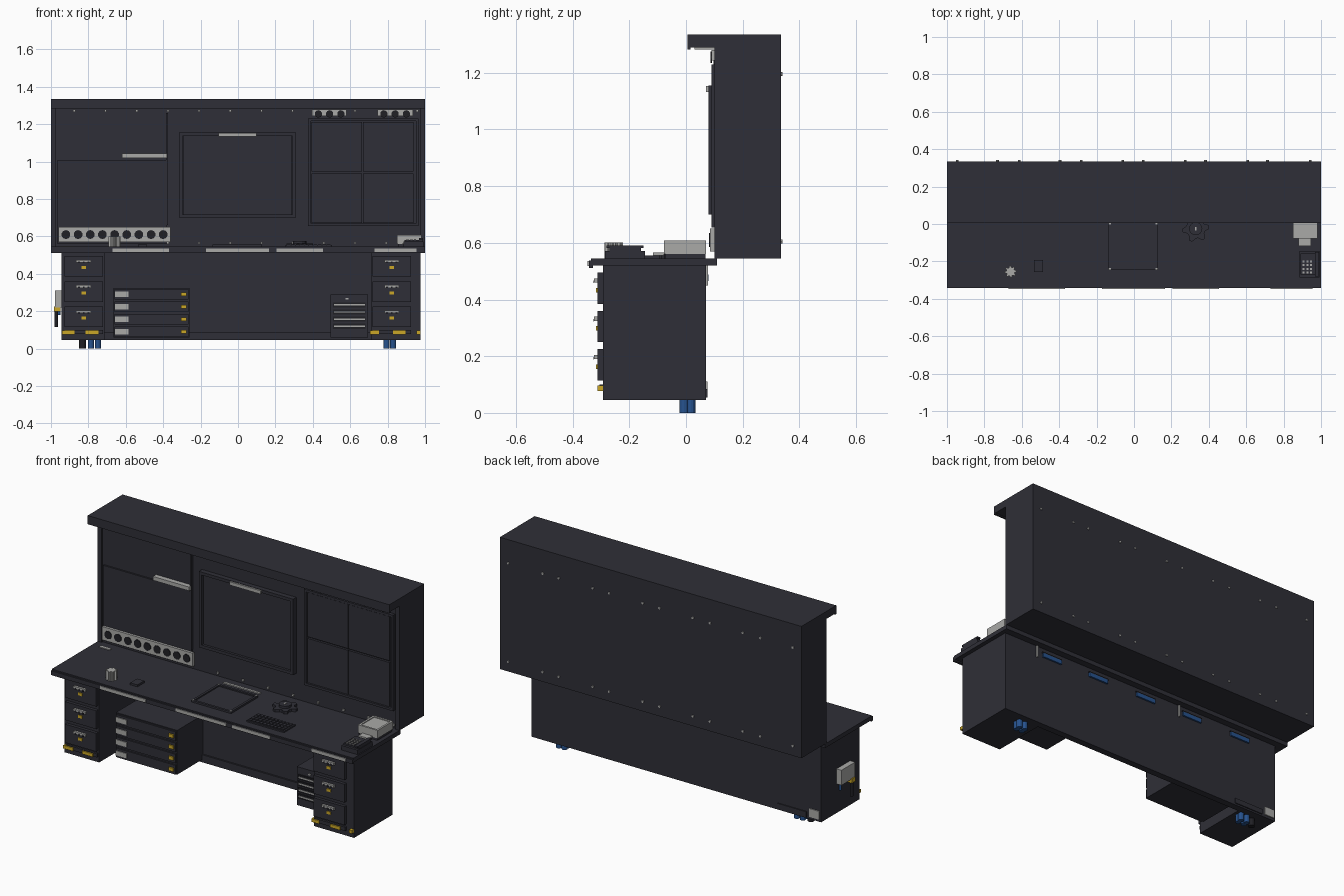
import bpy
import bmesh
from math import cos, sin, pi
from mathutils import Matrix, Vector

cube = bpy.data.objects.get("Cube")
if cube:
    bpy.data.objects.remove(cube, do_unlink=True)


def material(name, r, g, b):
    m = bpy.data.materials.new(name)
    m.use_nodes = True
    m.diffuse_color = (r, g, b, 1)
    m.node_tree.nodes["Principled BSDF"].inputs["Base Color"].default_value = (r, g, b, 1)
    return m


DARK = material("charcoal", .028, .028, .038)
BLACK = material("soft_black", .014, .014, .018)
GREY = material("light_grey", .40, .40, .39)
YELLOW = material("yellow", .60, .39, .02)
BLUE = material("blue", .02, .085, .27)


def finish(name, bm, mat):
    me = bpy.data.meshes.new(name)
    bm.to_mesh(me)
    bm.free()
    me.materials.append(mat)
    ob = bpy.data.objects.new(name, me)
    bpy.context.collection.objects.link(ob)
    return ob


def box(name, mat, x, y, z):
    """Box from three (low, high) ranges."""
    bm = bmesh.new()
    bmesh.ops.create_cube(bm, size=1)
    for v in bm.verts:
        v.co = Vector([a + (b - a) * (c + .5) for (a, b), c in zip((x, y, z), v.co)])
    return finish(name, bm, mat)


def cylinder(name, mat, centre, radius, depth, axis="Z", sides=12):
    bm = bmesh.new()
    bmesh.ops.create_cone(bm, cap_ends=True, segments=sides, radius1=radius,
                          radius2=radius, depth=depth)
    turn = {"Z": Matrix(), "Y": Matrix.Rotation(pi / 2, 4, "X"),
            "X": Matrix.Rotation(pi / 2, 4, "Y")}[axis]
    bmesh.ops.transform(bm, matrix=Matrix.Translation(centre) @ turn, verts=bm.verts)
    return finish(name, bm, mat)


def star(name, mat, centre, radii, teeth, depth):
    """Upright fluted prism."""
    bm = bmesh.new()
    n = teeth * 4
    ring = [bm.verts.new((centre[0] + radii[i % 4 // 2] * cos(2 * pi * i / n),
                          centre[1] + radii[i % 4 // 2] * sin(2 * pi * i / n),
                          centre[2])) for i in range(n)]
    face = bm.faces.new(ring)
    out = bmesh.ops.extrude_face_region(bm, geom=[face])
    bmesh.ops.translate(bm, vec=(0, 0, depth),
                        verts=[v for v in out["geom"] if isinstance(v, bmesh.types.BMVert)])
    bmesh.ops.recalc_face_normals(bm, faces=bm.faces)
    return finish(name, bm, mat)


def frame(name, mat, x, y, z, w, flat=False):
    """Four bars round an opening, upright or lying flat."""
    if flat:
        for a in ((y[0], y[0] + w), (y[1] - w, y[1])):
            box(name, mat, x, a, z)
        for a in ((x[0], x[0] + w), (x[1] - w, x[1])):
            box(name, mat, a, (y[0] + w, y[1] - w), z)
    else:
        for a in ((z[0], z[0] + w), (z[1] - w, z[1])):
            box(name, mat, x, y, a)
        for a in ((x[0], x[0] + w), (x[1] - w, x[1])):
            box(name, mat, a, y, (z[0] + w, z[1] - w))


# Upper wall unit with canopy and side posts
box("wall_unit", DARK, (-1, 1), (.11, .335), (.545, 1.335))
box("canopy", DARK, (-1, 1), (.005, .11), (1.29, 1.335))
box("canopy_lip", DARK, (-1, 1), (.005, .015), (1.283, 1.29))
for s in (-1, 1):
    box("side_post", DARK, sorted((s, s * .975)), (.10, .11), (.545, 1.29))
box("left_wall_panel", DARK, (-.965, -.38), (.10, .11), (.56, 1.01))
box("panel_divider", DARK, (-.385, -.375), (.097, .11), (.66, 1.26))
box("left_light_bar", GREY, (-.62, -.38), (.08, .11), (1.02, 1.043))

# Fixing screws, back and front
for i in range(6):
    for x in (-.945 + .3318 * i, -.73 + .3345 * i):
        for z in (.605, 1.195):
            cylinder("back_screw", GREY, (x, .337, z), .007, .008, "Y", 8)
for i in range(12):
    for z in (.565, 1.272):
        x = -.875 + .1667 * i
        box("wall_fixing", GREY, (x - .006, x + .006), (.10, .112), (z - .006, z + .006))

# Socket strip
box("socket_strip", GREY, (-.96, -.36), (.085, .10), (.57, .65))
for i in range(9):
    cylinder("socket", BLACK, (-.92 + .065 * i, .084, .61), .024, .006, "Y", 10)

# Wall screen
box("screen", DARK, (-.295, .29), (.095, .11), (.715, 1.14))
frame("screen_bezel", DARK, (-.315, .31), (.08, .11), (.70, 1.155), .018)
box("screen_light", GREY, (-.105, .10), (.07, .082), (1.133, 1.153))

# Four-pane display on the right
frame("display_frame", DARK, (.375, .965), (.09, .11), (.655, 1.23), .014)
for x in (.392, .667):
    for z in (.672, .947):
        box("display_pane", DARK, (x, x + .27), (.096, .11), (z, z + .265))
for x0, x1 in ((.395, .58), (.745, .935)):
    box("hook_plate", GREY, (x0, x1), (.09, .11), (1.243, 1.28))
    for i in range(3):
        cylinder("hook_hole", BLACK, (x0 + .035 + .06 * i, .089, 1.255), .02, .006, "Y", 10)
    box("canopy_lamp", GREY, (x0, x1), (.03, .10), (1.283, 1.29))

# Desk top with front light strips
box("desk_top", DARK, (-1, 1), (-.335, .11), (.52, .545))
box("desk_lip", DARK, (-1, 1), (-.343, -.328), (.512, .538))
for x in ((-.67, -.37), (-.17, .165), (.205, .455), (.73, .955)):
    box("edge_strip", GREY, x, (-.348, -.342), (.518, .536))

# Pedestals with drawers
for px, x0, x1 in ((-.825, -.945, -.715), (.822, .71, .975)):
    box("pedestal", DARK, (x0, x1), (-.293, .07), (.045, .52))
    for z in (.385, .25, .115):
        box("drawer_front", DARK, (px - .103, px + .103), (-.312, -.29), (z, z + .11))
        box("drawer_handle", GREY, (px - .04, px + .04), (-.325, -.31), (z + .075, z + .09))
        for i in (-1, 0, 1):
            box("handle_grip", DARK, (px + .025 * i - .005, px + .025 * i + .005),
                (-.327, -.324), (z + .073, z + .082))
        box("drawer_lock", YELLOW, (px - .013, px + .013), (-.318, -.31), (z + .04, z + .056))
    box("plinth", DARK, (px - .103, px + .103), (-.306, -.29), (.078, .10))
for x in ((-.94, -.875), (-.815, -.745), (.705, .755), (.83, .895), (.955, .975)):
    box("hazard_bar", YELLOW, x, (-.313, -.29), (.077, .096))

# Modesty panel
box("modesty_panel", DARK, (-.715, .71), (.04, .07), (.045, .52))
box("skirting", DARK, (-.715, .71), (.03, .04), (.045, .09))

# Four-drawer chest
box("chest", DARK, (-.665, -.26), (-.205, .04), (.06, .325))
for i in range(4):
    z = .09 + .067 * i
    box("chest_drawer", DARK, (-.66, -.265), (-.215, -.2), (z - .027, z + .028))
    box("chest_label", GREY, (-.658, -.585), (-.22, -.214), (z - .014, z + .014))
    box("chest_latch", YELLOW, (-.305, -.275), (-.224, -.214), (z - .01, z + .01))

# Small equipment rack
box("rack", DARK, (.495, .695), (-.15, .04), (.06, .29))
for i in range(4):
    z = .12 + .038 * i
    box("rack_unit", BLACK, (.508, .682), (-.157, -.149), (z - .014, z + .014))
    box("rack_trim", GREY, (.512, .678), (-.16, -.156), (z - .004, z + .004))
box("rack_light", GREY, (.575, .59), (-.156, -.149), (.262, .27))

# Blue feet with one dark spare
for x in (-.787, -.748, .793, .83):
    for y in (-.007, .017):
        cylinder("foot", BLUE, (x, y, .024), .016, .048)
cylinder("dark_foot", BLACK, (-.832, .005, .024), .018, .048)

# Rear cable clips, conduits and service plate
for x in (.645, .316, -.02, -.35, -.69):
    box("cable_clip", BLUE, (x - .065, x + .065), (.07, .08), (.465, .488))
    box("clip_shade", BLACK, (x - .068, x + .068), (.07, .078), (.488, .496))
for x in (.75, -.26):
    box("conduit", GREY, (x - .005, x + .005), (.07, .078), (.45, .52))
box("service_plate", GREY, (-.935, -.87), (.07, .076), (.06, .11))
box("rear_vent", DARK, (-.85, -.66), (.07, .076), (.055, .085))

# Side junction box with plug and cable
box("junction_box", GREY, (-.978, -.945), (-.205, -.075), (.22, .31))
box("junction_plug", YELLOW, (-.985, -.95), (-.20, -.165), (.20, .225))
cylinder("junction_cable", BLACK, (-.972, -.18, .16), .01, .09)
cylinder("junction_wire", BLUE, (-.957, -.095, .20), .007, .04)

# Desk items: fluted cup, pad, drawing frame, keyboard
star("cup", GREY, (-.66, -.255, .545), (.032, .023), 8, .056)
box("mouse", DARK, (-.535, -.487), (-.257, -.192), (.545, .557))
frame("drawing_frame", DARK, (-.137, .127), (-.247, .01), (.545, .556), .014, True)
box("drawing_board", DARK, (-.123, .113), (-.233, -.004), (.545, .549))
for x in (-.13, .12):
    for y in (-.24, .003):
        box("frame_corner", GREY, (x - .006, x + .006), (y - .006, y + .006), (.55, .558))
box("board_strip", GREY, (-.13, .11), (.045, .06), (.545, .552))
box("desk_tag", GREY, (-.95, -.88), (.04, .06), (.545, .55))
box("keyboard", DARK, (.255, .503), (-.283, -.175), (.545, .553))
for r in range(4):
    for c in range(10):
        x, y = .262 + .0236 * c, -.277 + .025 * r
        box("key", DARK, (x, x + .019), (y, y + .02), (.553, .558))

# Rotary controller
star("controller_base", DARK, (.33, -.025, .545), (.072, .052), 6, .016)
cylinder("controller_dial", DARK, (.33, -.025, .567), .035, .016, sides=16)
box("controller_mark", GREY, (.325, .335), (-.035, -.015), (.574, .578))

# Printer
box("printer", GREY, (.85, .98), (-.078, .07), (.56, .603))
box("printer_base", DARK, (.855, .975), (-.073, .068), (.545, .56))
frame("printer_rim", GREY, (.85, .98), (-.078, .07), (.603, .608), .012, True)
box("printer_tray", GREY, (.88, .945), (-.117, -.078), (.556, .566))

# Desk phone
box("phone_base", DARK, (.885, .993), (-.285, -.145), (.545, .572))
box("phone_cradle", DARK, (.89, .99), (-.27, -.158), (.572, .582))
box("phone_handset", DARK, (.967, .99), (-.28, -.15), (.582, .591))
for r in range(4):
    for c in range(3):
        x, y = .901 + .02 * c, -.265 + .02 * r
        box("phone_button", GREY, (x, x + .011), (y, y + .011), (.582, .586))
